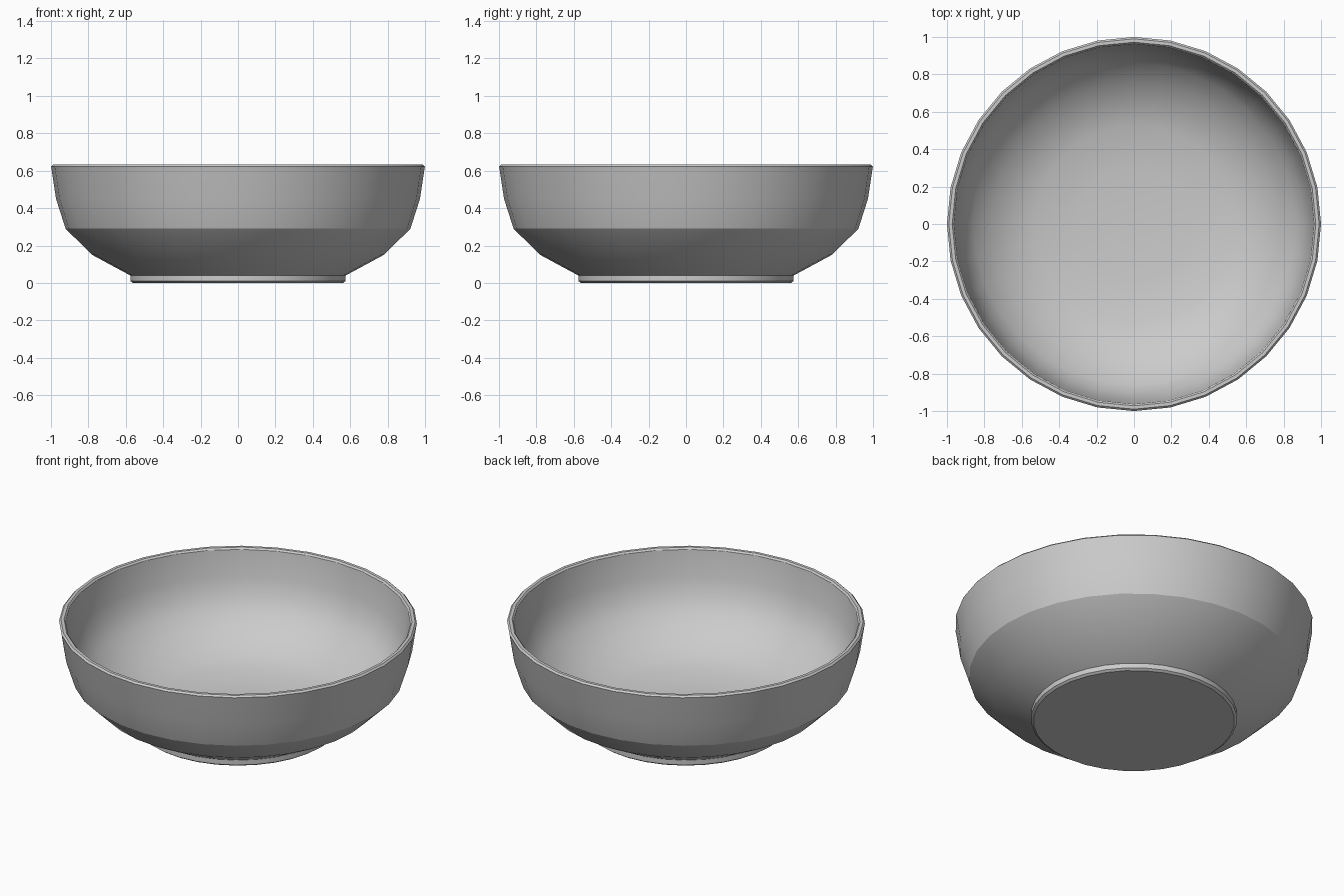
import bpy, bmesh, math

cube = bpy.data.objects.get("Cube")
if cube:
    bpy.data.objects.remove(cube, do_unlink=True)

SIDES = 32

# One plain grey glaze
glaze = bpy.data.materials.new("grey_glaze")
glaze.use_nodes = True
glaze.diffuse_color = (0.6, 0.6, 0.6, 1)
glaze.node_tree.nodes["Principled BSDF"].inputs["Base Color"].default_value = (0.6, 0.6, 0.6, 1)


def lathe(name, profile, crease):
    """Spin a radius/height profile around z; zero radius ends close on the axis."""
    bm = bmesh.new()
    verts = [bm.verts.new((r, 0, z)) for r, z in profile]
    edges = [bm.edges.new(pair) for pair in zip(verts, verts[1:])]
    bmesh.ops.spin(bm, geom=verts + edges, cent=(0, 0, 0), axis=(0, 0, 1),
                   angle=math.tau, steps=SIDES, use_duplicate=False)
    bmesh.ops.remove_doubles(bm, verts=bm.verts, dist=0.0005)
    bmesh.ops.recalc_face_normals(bm, faces=bm.faces)
    mesh = bpy.data.meshes.new(name)
    bm.to_mesh(mesh)
    bm.free()
    mesh.materials.append(glaze)
    obj = bpy.data.objects.new(name, mesh)
    bpy.context.collection.objects.link(obj)
    bpy.ops.object.select_all(action="DESELECT")
    obj.select_set(True)
    bpy.context.view_layer.objects.active = obj
    bpy.ops.object.shade_smooth_by_angle(angle=math.radians(crease))
    return obj


# Closed bowl: flat base, low foot, angled belly, upright wall, thin rim, round inside
foot = [(0, 0), (0.562, 0), (0.576, 0.01), (0.576, 0.04)]
outside = [(0.78, 0.15), (0.922, 0.29), (0.973, 0.45), (0.998, 0.615)]
rim = [(1.0, 0.622), (0.99, 0.632), (0.972, 0.632), (0.963, 0.622)]
inside = [(0.943, 0.46), (0.91, 0.36), (0.86, 0.28), (0.76, 0.19),
          (0.65, 0.125), (0.53, 0.085), (0.3, 0.062), (0, 0.055)]
lathe("bowl", foot + outside + rim + inside, 25)
